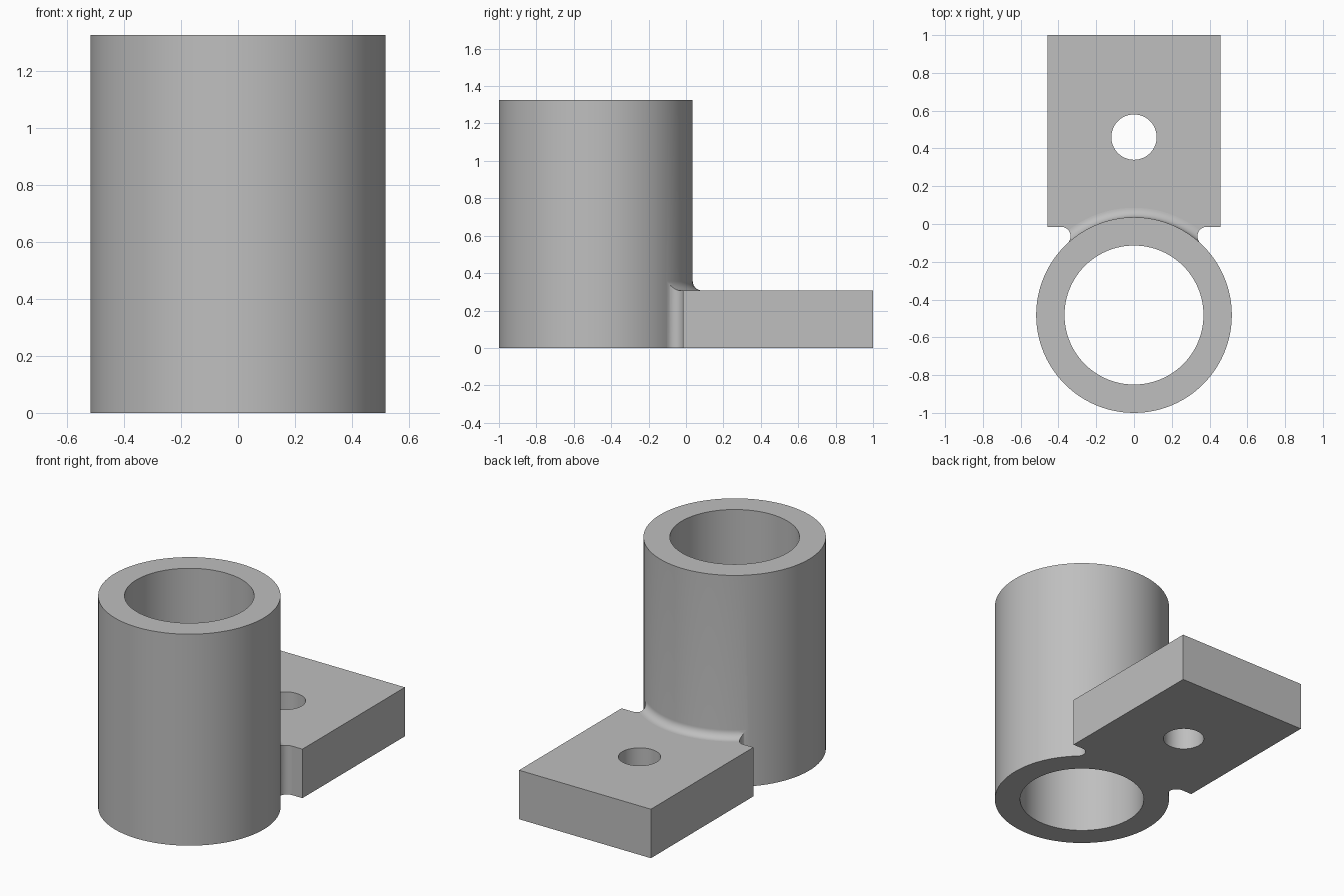
import bpy, bmesh, math
from mathutils import Vector

cube = bpy.data.objects.get("Cube")
if cube:
    bpy.data.objects.remove(cube, do_unlink=True)

# Main dimensions
TUBE_Y, OUTER, BORE, HEIGHT = -0.482, 0.518, 0.368, 1.325
HALF_W, PLATE_FRONT, PLATE_BACK, THICK = 0.457, -0.015, 1.0, 0.307
HOLE_Y, HOLE_R, FILLET, SEGS = 0.46, 0.12, 0.05, 96

grey = bpy.data.materials.new("grey_metal")
grey.use_nodes = True
colour = (0.52, 0.52, 0.52, 1)
grey.diffuse_color = colour
grey.node_tree.nodes["Principled BSDF"].inputs["Base Color"].default_value = colour


def make_object(name, bm):
    bmesh.ops.recalc_face_normals(bm, faces=bm.faces)
    mesh = bpy.data.meshes.new(name)
    bm.to_mesh(mesh)
    bm.free()
    mesh.materials.append(grey)
    obj = bpy.data.objects.new(name, mesh)
    bpy.context.collection.objects.link(obj)
    return obj


def prism(name, outline, z0, z1):
    bm = bmesh.new()
    face = bm.faces.new([bm.verts.new((x, y, z0)) for x, y in outline])
    top = bmesh.ops.extrude_face_region(bm, geom=[face])["geom"]
    bmesh.ops.translate(bm, vec=(0, 0, z1 - z0),
                        verts=[v for v in top if isinstance(v, bmesh.types.BMVert)])
    return make_object(name, bm)


def circle(cy, r):
    return [(r * math.cos(math.tau * i / SEGS), cy + r * math.sin(math.tau * i / SEGS))
            for i in range(SEGS)]


def lathe(name, profile, cy):
    # Closed ring swept from a radius/height profile
    bm = bmesh.new()
    rings = []
    for i in range(SEGS):
        a = math.tau * i / SEGS
        rings.append([bm.verts.new((r * math.cos(a), cy + r * math.sin(a), z))
                      for r, z in profile])
    n = len(profile)
    for i in range(SEGS):
        a, b = rings[i], rings[(i + 1) % SEGS]
        for j in range(n):
            k = (j + 1) % n
            bm.faces.new((a[j], b[j], b[k], a[k]))
    return make_object(name, bm)


def combine(target, other, operation):
    mod = target.modifiers.new(operation.lower(), 'BOOLEAN')
    mod.operation, mod.object, mod.solver = operation, other, 'EXACT'
    bpy.context.view_layer.objects.active = target
    bpy.ops.object.modifier_apply(modifier=mod.name)
    bpy.data.objects.remove(other, do_unlink=True)


# Plate outline with concave fillets where it meets the tube
cy = PLATE_FRONT - FILLET
reach = OUTER + FILLET
cx = math.sqrt(reach ** 2 - (cy - TUBE_Y) ** 2)
end = math.atan2(TUBE_Y - cy, -cx) % math.tau
side = [(HALF_W, PLATE_BACK), (HALF_W, PLATE_FRONT)]
for i in range(13):
    a = math.pi / 2 + (end - math.pi / 2) * i / 12
    side.append((cx + FILLET * math.cos(a), cy + FILLET * math.sin(a)))
x, y = side[-1]
side.append((x * 0.9, TUBE_Y + (y - TUBE_Y) * 0.9))
outline = side + [(-x, y) for x, y in reversed(side)]
bracket = prism("bracket", outline, 0, THICK + 0.1)

# Trim the plate top, leaving a cove that sweeps up to the tube wall
cove = [(OUTER + FILLET * (1 - math.sin(t)), THICK + FILLET * (1 - math.cos(t)))
        for t in (math.pi / 2 * i / 10 for i in range(11))]
trim = cove + [(OUTER - 0.002, THICK + FILLET), (OUTER - 0.002, 1), (3, 1), (3, THICK)]
combine(bracket, lathe("cove_cutter", trim, TUBE_Y), 'DIFFERENCE')

# Join the tube, then drill the bore and bolt hole
combine(bracket, prism("tube", circle(TUBE_Y, OUTER), 0, HEIGHT), 'UNION')
combine(bracket, prism("bore_cutter", circle(TUBE_Y, BORE), -1, 3), 'DIFFERENCE')
combine(bracket, prism("hole_cutter", circle(HOLE_Y, HOLE_R), -1, 3), 'DIFFERENCE')

# Smooth the curved walls and keep the plane faces flat
bpy.ops.object.select_all(action='DESELECT')
bracket.select_set(True)
bpy.context.view_layer.objects.active = bracket
bpy.ops.object.shade_smooth_by_angle(angle=math.radians(30))
for poly in bracket.data.polygons:
    if max(abs(c) for c in poly.normal) > 0.9999:
        poly.use_smooth = False
